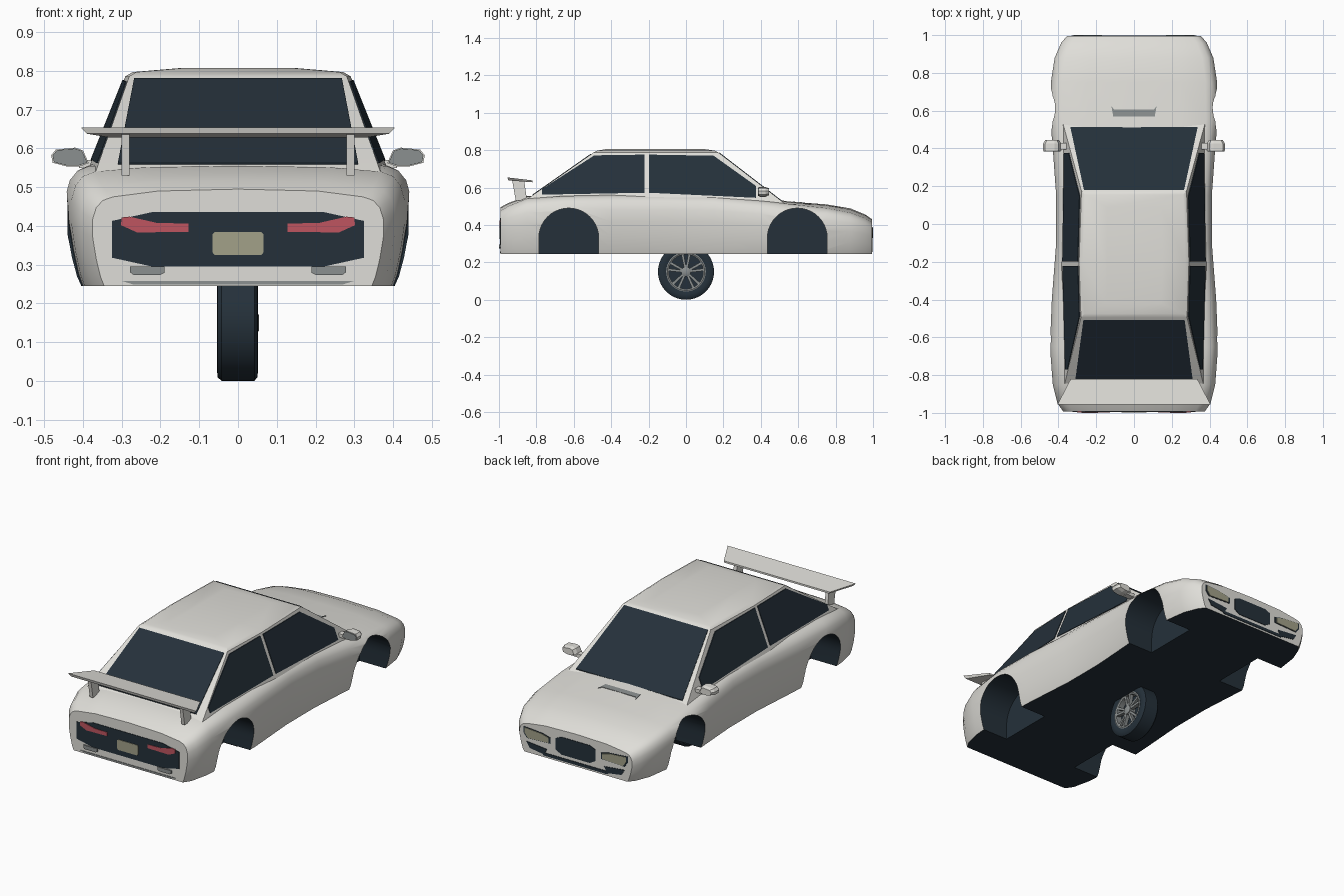
import bpy, bmesh, math
from mathutils import Vector, Matrix

cube = bpy.data.objects.get("Cube")
if cube:
    bpy.data.objects.remove(cube, do_unlink=True)


def material(name, rgb):
    m = bpy.data.materials.new(name)
    m.use_nodes = True
    m.diffuse_color = (*rgb, 1)
    m.node_tree.nodes["Principled BSDF"].inputs["Base Color"].default_value = (*rgb, 1)
    return m


WHITE = material("white paint", (0.74, 0.73, 0.69))
DARK = material("dark glass and rubber", (0.018, 0.03, 0.042))
RED = material("red lamp", (0.52, 0.09, 0.115))
BEIGE = material("beige lamp", (0.36, 0.355, 0.25))
GRAY = material("gray metal", (0.26, 0.28, 0.28))


def finish(name, bm, *mats, smooth=None):
    bmesh.ops.recalc_face_normals(bm, faces=bm.faces)
    mesh = bpy.data.meshes.new(name)
    bm.to_mesh(mesh)
    bm.free()
    for m in mats:
        mesh.materials.append(m)
    ob = bpy.data.objects.new(name, mesh)
    bpy.context.collection.objects.link(ob)
    if smooth:
        smooth_by_angle(ob, smooth)
    return ob


def smooth_by_angle(ob, degrees):
    bpy.ops.object.select_all(action='DESELECT')
    ob.select_set(True)
    bpy.context.view_layer.objects.active = ob
    bpy.ops.object.shade_smooth_by_angle(angle=math.radians(degrees))


def prism(name, pts, vec, mat, index=0):
    """Extrude a polygon along a vector."""
    bm = bmesh.new()
    face = bm.faces.new([bm.verts.new(p) for p in pts])
    ext = bmesh.ops.extrude_face_region(bm, geom=[face], use_keep_orig=True)
    bmesh.ops.translate(bm, vec=vec, verts=[v for v in ext["geom"] if isinstance(v, bmesh.types.BMVert)])
    for f in bm.faces:
        f.material_index = index
    return finish(name, bm, *([WHITE, mat] if index else [mat]))


def hull(name, pts, mat):
    bm = bmesh.new()
    for p in pts:
        bm.verts.new(p)
    bmesh.ops.convex_hull(bm, input=bm.verts)
    return finish(name, bm, mat)


def end_plate(name, y, pts, mat, thick=0.003):
    """Thin plate in the xz plane, centred on y."""
    return prism(name, [(x, y - thick, z) for x, z in pts], (0, 2 * thick, 0), mat)


def mirrored(pts):
    return pts + [(-x, z) for x, z in reversed(pts)]


# Body shell: sections along its length (y, half width, shoulder z, centre z)
FLOOR = 0.245
stations = [(-.992, .375, .475, .495), (-.95, .405, .50, .517), (-.85, .43, .54, .555),
            (-.65, .445, .555, .56), (-.4, .435, .56, .56), (-.1, .412, .56, .56),
            (.15, .412, .555, .56), (.4, .43, .53, .55), (.55, .443, .512, .525),
            (.75, .44, .49, .51), (.88, .42, .465, .488), (.96, .385, .435, .455),
            (.995, .355, .41, .43)]
side_curve = [(.92, 0), (.945, .1), (.975, .3), (1, .55), (1, .75), (.975, .88), (.93, .96), (.86, 1)]
bm = bmesh.new()
rings = []
for y, w, s, t in stations:
    half = [(w * a, FLOOR + (s - FLOOR) * b) for a, b in side_curve]
    half.append((w * .55, s + .75 * (t - s)))
    ring = half + [(0, t)] + [(-x, z) for x, z in reversed(half)]
    rings.append([bm.verts.new((x, y, z)) for x, z in ring])
for a, b in zip(rings, rings[1:]):
    for i in range(len(a)):
        j = (i + 1) % len(a)
        bm.faces.new((a[i], a[j], b[j], b[i]))
bm.faces.new(rings[0])
bm.faces.new(rings[-1])
bm.normal_update()
for f in bm.faces:
    f.material_index = int(max(v.co.z for v in f.verts) < FLOOR + .001)
body = finish("body", bm, WHITE, DARK)

# Wheel arches cut into the shell
cutters = []
for yc in (-.627, .595):
    for side in (-1, 1):
        arc = [(yc + .16 * math.cos(math.pi * i / 20), .33 + .16 * math.sin(math.pi * i / 20)) for i in range(21)]
        outline = [(yc + .16, .2)] + arc + [(yc - .16, .2)]
        cut = prism("arch_cutter", [(side * .24, y, z) for y, z in outline], (side * .3, 0, 0), DARK, 1)
        cut.hide_render = True
        mod = body.modifiers.new("arch", 'BOOLEAN')
        mod.operation = 'DIFFERENCE'
        mod.solver = 'EXACT'
        mod.object = cut
        cutters.append(cut)
bpy.context.view_layer.update()
cut_mesh = bpy.data.meshes.new_from_object(body.evaluated_get(bpy.context.evaluated_depsgraph_get()))
body.modifiers.clear()
body.data = cut_mesh
for cut in cutters:
    bpy.data.objects.remove(cut, do_unlink=True)
smooth_by_angle(body, 35)


# Cabin: planar sides meeting at the middle pillar
def side_x(y, z):
    return .385 - .4 * (z - .55) - .02 * abs(y + .2) / .6


def front_z(y):
    return .79 - .77 * (y - .17)


def rear_z(y):
    return .79 + .7 * (y + .49)


def cabin_ring(z, yr, yf, inset=0):
    row = [(side_x(y, z) - inset, y, z) for y in (yr, -.2, yf)]
    return row + [(-x, y, z) for x, y, z in reversed(row)]


bm = bmesh.new()
levels = [cabin_ring(.5, -.904, .547), cabin_ring(.786, -.496, .175),
          cabin_ring(.797, -.475, .155, .015), cabin_ring(.807, -.42, .09, .13)]
loops = [[bm.verts.new(p) for p in ring] for ring in levels]
for a, b in zip(loops, loops[1:]):
    for i in range(6):
        j = (i + 1) % 6
        bm.faces.new((a[i], a[j], b[j], b[i]))
bm.faces.new(loops[-1])
bm.faces.new(loops[0])
finish("cabin", bm, WHITE, smooth=25)

# Glass plates
for name, height, bottom, top in (("windshield", front_z, (.337, .513), (.265, .18)),
                                  ("rear_window", rear_z, (.31, -.82), (.268, -.508))):
    quad = [(s * x, y, height(y) - .003) for s, (x, y) in ((-1, bottom), (1, bottom), (1, top), (-1, top))]
    prism(name, quad, (0, 0, .007), DARK)
rear_side = [(-.77, .562), (-.77, .592), (-.49, .772), (-.222, .776), (-.222, .572)]
front_side = [(-.198, .572), (-.198, .776), (.148, .77), (.375, .608), (.375, .545)]
for side, label in ((1, "left"), (-1, "right")):
    for name, pts in (("rear", rear_side), ("front", front_side)):
        prism(f"{label}_{name}_side_window", [(side * (side_x(y, z) - .003), y, z) for y, z in pts],
              (side * .007, 0, 0), DARK)

# Tail panel, lamps, plate and exhausts
end_plate("tail_panel", -.992, mirrored([(.22, .295), (.325, .318), (.325, .413), (.22, .436)]), DARK)
lamp = [(.3, .422), (.302, .402), (.26, .383), (.128, .385), (.128, .406), (.21, .408), (.28, .424)]
for side, label in ((1, "left"), (-1, "right")):
    end_plate(label + "_tail_lamp", -.995, [(side * x, z) for x, z in lamp], RED)
    end_plate(label + "_exhaust", -.992, [(side * x, z) for x, z in
              ((.19, .279), (.2, .274), (.27, .274), (.278, .28), (.278, .296), (.19, .296))], GRAY, .008)
end_plate("number_plate", -.995, mirrored([(.06, .325), (.066, .332), (.066, .378), (.06, .384)]), BEIGE)
end_plate("rear_lip", -.992, mirrored([(.27, .249), (.3, .258)]), GRAY)

# Nose: grille, intake, headlamps
end_plate("grille", .995, mirrored([(.09, .29), (.125, .31), (.125, .375), (.09, .39)]), DARK)
end_plate("lower_intake", .995, mirrored([(.2, .255), (.22, .272)]), DARK)
for side, label in ((1, "left"), (-1, "right")):
    end_plate(label + "_side_intake", .995, [(side * x, z) for x, z in
              ((.2, .262), (.29, .275), (.31, .308), (.18, .295))], DARK)
    for name, grow, y, mat in (("headlamp_rim", 1.14, .994, DARK), ("headlamp", 1, .997, BEIGE)):
        shape = [(-.075, -.02), (.055, -.025), (.075, .0), (.075, .03), (-.03, .022), (-.075, .01)]
        end_plate(f"{label}_{name}", y, [(side * (.245 + x * grow), .355 + z * grow) for x, z in shape], mat)

# Cowl vent on the hood
prism("hood_vent", [(x, y, .5265 - (y - .55) * .075) for x, y in
      ((-.12, .625), (-.11, .57), (.11, .57), (.12, .625), (.105, .605), (-.105, .605))], (0, 0, -.008), GRAY)

# Wing on two struts
hull("wing", [(s * x, y, z) for s in (-1, 1) for x, y, z in
     ((.405, -.955, .654), (.39, -.95, .638), (.335, -.82, .638), (.33, -.82, .628))], WHITE)
for side, label in ((1, "left"), (-1, "right")):
    strut = [(-.93, .642), (-.91, .53), (-.85, .53), (-.865, .635)]
    prism(label + "_wing_strut", [(side * .28, y, z) for y, z in strut], (side * .02, 0, 0), WHITE)

    # Door mirrors
    rim = [(.385, .562), (.4, .595), (.42, .602), (.47, .597), (.482, .582), (.478, .563), (.44, .553), (.41, .553)]
    hull(label + "_mirror", [(side * (.432 + (x - .432) * k), y, .578 + (z - .578) * k)
         for x, z in rim for y, k in ((.39, 1), (.425, 1), (.445, .75))], WHITE)
    end_plate(label + "_mirror_glass", .388, [(side * (.432 + (x - .432) * .93), .578 + (z - .578) * .9)
              for x, z in rim], GRAY)
    hull(label + "_mirror_stalk", [(side * x, y, z) for x in (.35, .41) for y in (.395, .43)
         for z in (.55, .57)], WHITE)


# Single wheel under the middle
def lathe(name, profile, mat, segments=40):
    bm = bmesh.new()
    rows = []
    for i in range(segments):
        a = math.tau * i / segments
        rows.append([bm.verts.new((x, r * math.cos(a), .15 + r * math.sin(a))) for x, r in profile])
    for i, a in enumerate(rows):
        b = rows[(i + 1) % segments]
        for k in range(len(profile)):
            n = (k + 1) % len(profile)
            bm.faces.new((a[k], a[n], b[n], b[k]))
    return finish(name, bm, mat, smooth=35)


lathe("tyre", [(-.045, .1), (-.054, .12), (-.053, .14), (-.042, .15), (.042, .15), (.05, .14), (.052, .12), (.045, .1)], DARK)
lathe("rim", [(-.045, .102), (.048, .106), (.05, .1), (.046, .092), (-.045, .092)], GRAY)
lathe("wheel_back", [(-.03, .095), (.012, .095), (.012, .001), (-.03, .001)], DARK)
lathe("hub", [(.01, .026), (.05, .026), (.054, .02), (.054, .001), (.01, .001)], GRAY, 20)
for i in range(5):
    for lean in (-.2, .2):
        spoke = hull(f"spoke_{i}", [(x, w, r) for x in (.025, .046) for w, r in
                     ((-.006, .015), (.006, .015), (-.007, .097), (.007, .097))], GRAY)
        spoke.data.transform(Matrix.Translation((0, 0, .15)) @ Matrix.Rotation(math.tau * i / 5 + lean, 4, 'X'))
